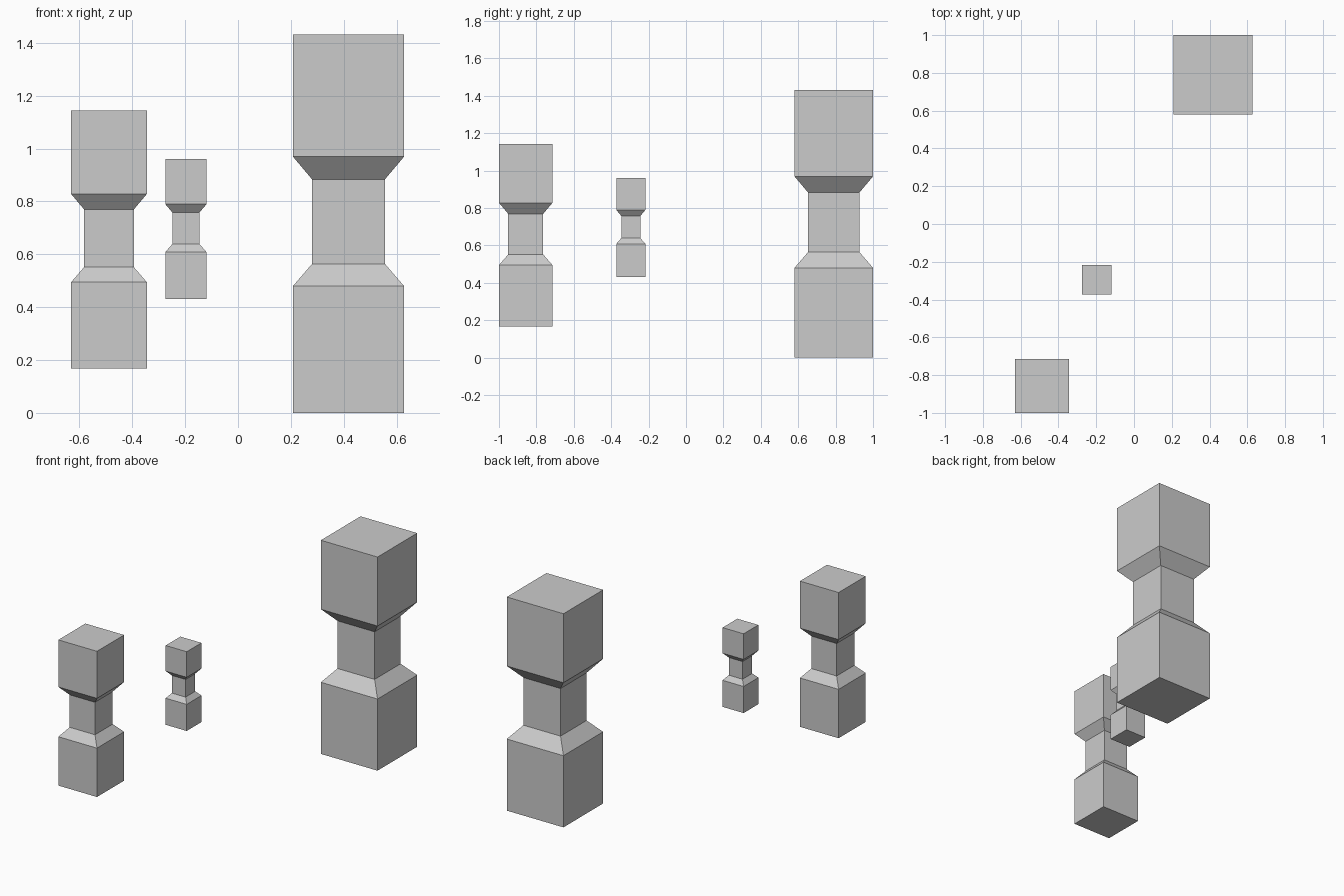
import bpy, bmesh

if "Cube" in bpy.data.objects:
    bpy.data.objects.remove(bpy.data.objects["Cube"])

# Square column profile: (half width, height)
PROFILE = [(0.21, 0.0), (0.21, 0.48), (0.1375, 0.564),
           (0.1375, 0.883), (0.21, 0.969), (0.21, 1.431)]


def column_mesh():
    bm = bmesh.new()
    rings = [[bm.verts.new((sx * r, sy * r, z))
              for sx, sy in ((-1, -1), (1, -1), (1, 1), (-1, 1))]
             for r, z in PROFILE]
    # Side walls between neighbouring rings
    for low, high in zip(rings, rings[1:]):
        for i in range(4):
            j = (i + 1) % 4
            bm.faces.new((low[i], low[j], high[j], high[i]))
    # Bottom and top caps
    bm.faces.new(rings[0][::-1])
    bm.faces.new(rings[-1])
    mesh = bpy.data.meshes.new("waisted_column")
    bm.to_mesh(mesh)
    bm.free()
    return mesh


# Three scaled copies of the same column
mesh = column_mesh()
for name, location, scale in (
        ("large_column", (0.418, 0.79, 0.0), 1.0),
        ("medium_column", (-0.488, -0.857, 0.167), 0.682),
        ("small_column", (-0.197, -0.295, 0.43), 0.371)):
    obj = bpy.data.objects.new(name, mesh)
    obj.location = location
    obj.scale = (scale,) * 3
    bpy.context.collection.objects.link(obj)
